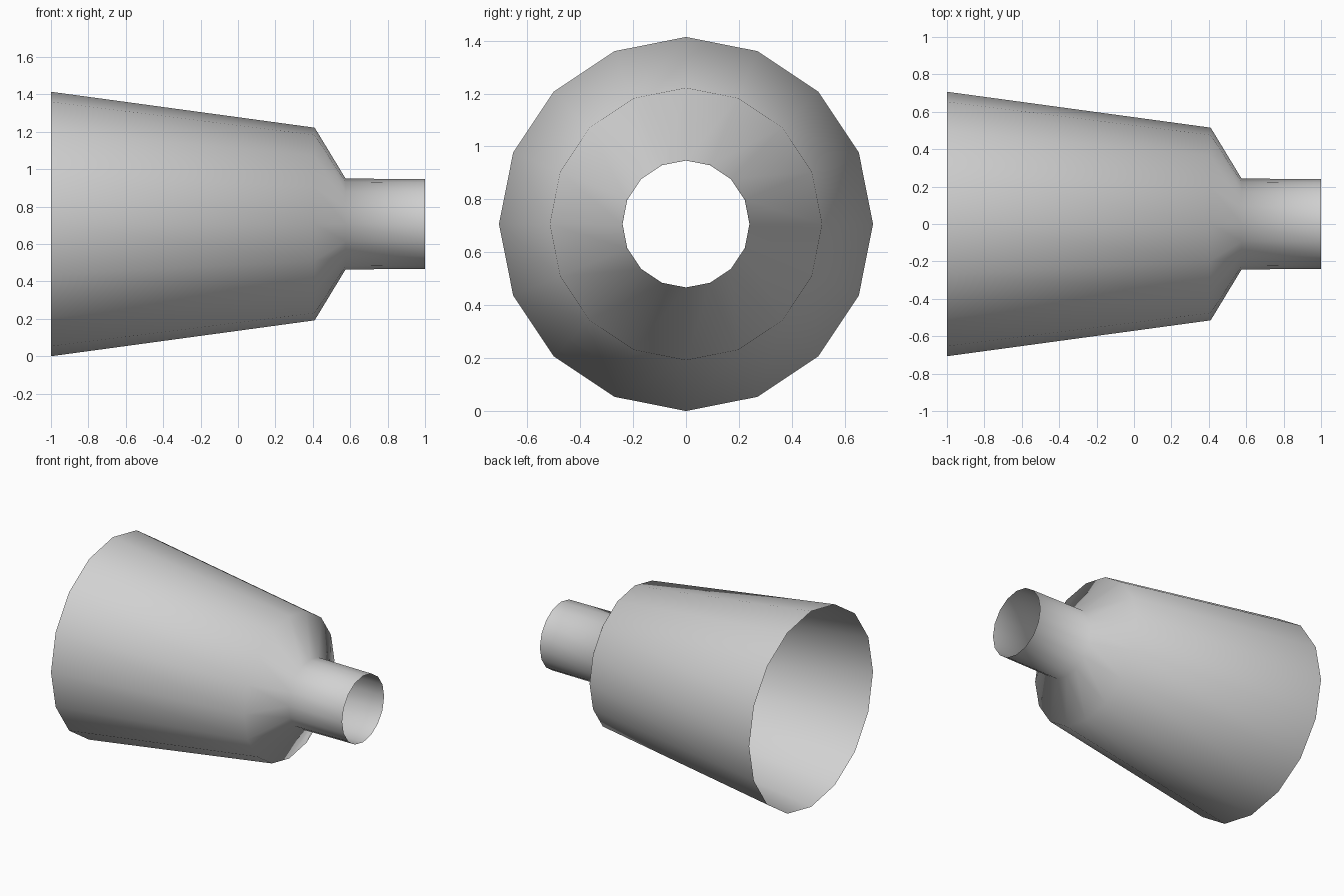
import bpy
import bmesh
from math import cos, sin, tau

cube = bpy.data.objects.get("Cube")
if cube:
    bpy.data.objects.remove(cube, do_unlink=True)

SIDES = 16
AXIS_HEIGHT = 0.707

# Profile along x: wide open mouth, shoulder, neck base, neck end (x, radius)
PROFILE = [(-1.0, 0.707), (0.41, 0.515), (0.575, 0.243), (1.0, 0.24)]


def make_material(name, colour):
    mat = bpy.data.materials.new(name)
    mat.use_nodes = True
    mat.diffuse_color = colour
    mat.node_tree.nodes["Principled BSDF"].inputs["Base Color"].default_value = colour
    return mat


def lathe(name, profile, material):
    """Open, single-walled surface of revolution around the x axis."""
    bm = bmesh.new()
    rings = []
    for x, radius in profile:
        angles = [tau * i / SIDES for i in range(SIDES)]
        rings.append([bm.verts.new((x, radius * cos(a), radius * sin(a))) for a in angles])
    for near, far in zip(rings, rings[1:]):
        for i in range(SIDES):
            j = (i + 1) % SIDES
            face = bm.faces.new((near[i], near[j], far[j], far[i]))
            face.smooth = True
            # Point every face away from the axis
            face.normal_update()
            centre = face.calc_center_median()
            if face.normal.y * centre.y + face.normal.z * centre.z < 0:
                face.normal_flip()
    mesh = bpy.data.meshes.new(name)
    bm.to_mesh(mesh)
    bm.free()
    mesh.materials.append(material)
    obj = bpy.data.objects.new(name, mesh)
    bpy.context.collection.objects.link(obj)
    return obj


# Tapered nozzle, smooth shaded throughout and open at both ends
nozzle = lathe("nozzle_shell", PROFILE, make_material("light grey", (0.64, 0.64, 0.64, 1.0)))
nozzle.location.z = AXIS_HEIGHT
